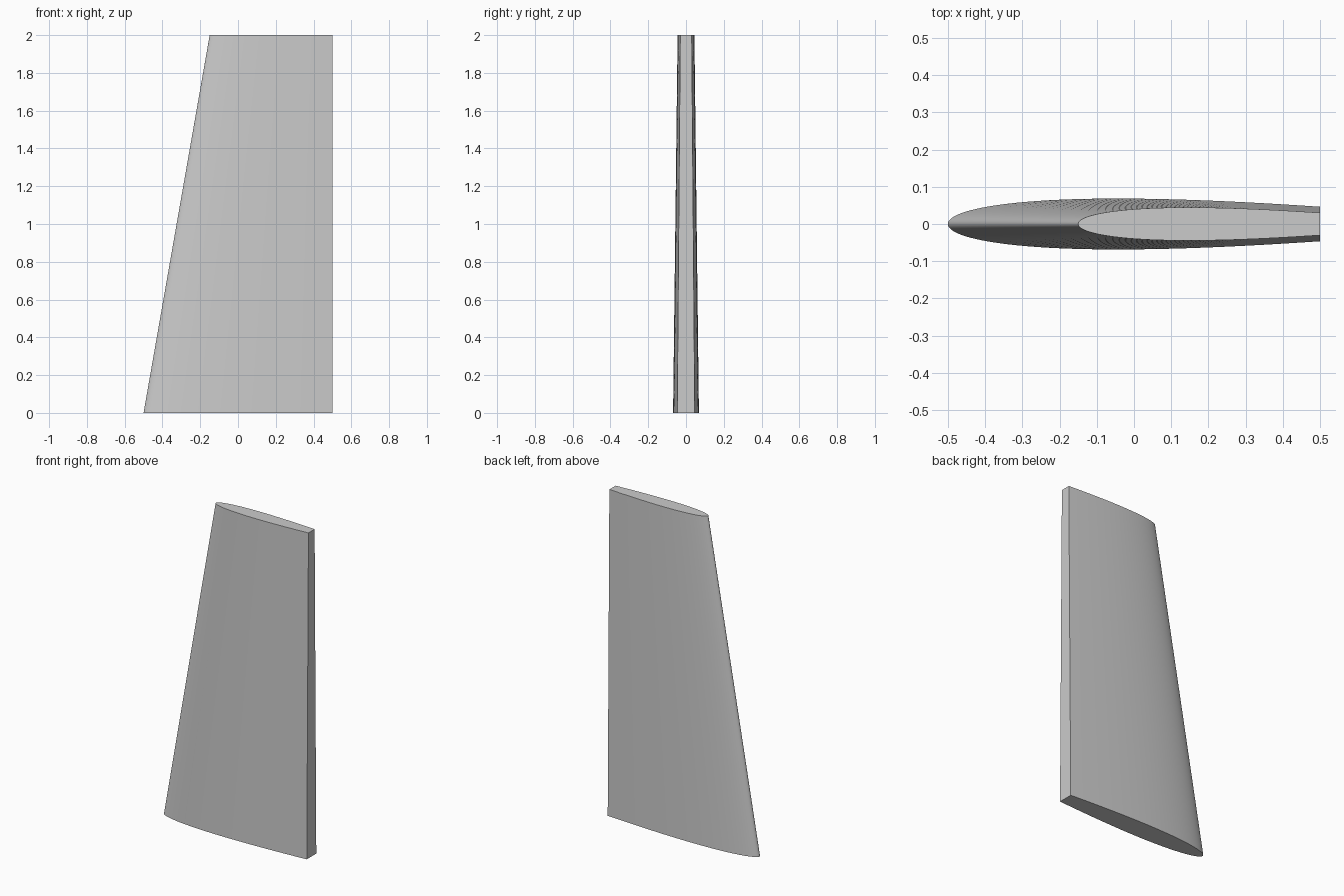
import bpy
import bmesh
from math import cos, pi, radians, sqrt

cube = bpy.data.objects.get("Cube")
if cube:
    bpy.data.objects.remove(cube, do_unlink=True)

HEIGHT = 2.0
TRAIL_X = 0.5       # vertical trailing edge
ROOT, TIP = 1.0, 0.65
FULL = 1.52         # untruncated length of the foil, per unit chord
THICK = 0.09
STEPS = 40


def half_thickness(t):
    """Half thickness of a symmetric foil cut off before its tail."""
    u = t / FULL
    return 5 * THICK * FULL * (0.2969 * sqrt(u) - 0.126 * u - 0.3516 * u**2
                               + 0.2843 * u**3 - 0.1015 * u**4)


def section(bm, chord, z):
    """Closed foil outline from the upper tail, round the nose, to the lower tail."""
    stations = [1 - cos(pi / 2 * i / STEPS) for i in range(STEPS + 1)]
    side = [(t, half_thickness(t)) for t in stations]
    outline = side[::-1] + [(t, -h) for t, h in side[1:]]
    return [bm.verts.new((TRAIL_X - chord + t * chord, h * chord, z))
            for t, h in outline]


# Tapered fin with flat ends and a blunt trailing edge
bm = bmesh.new()
root = section(bm, ROOT, 0)
tip = section(bm, TIP, HEIGHT)
count = len(root)
for i in range(count):
    j = (i + 1) % count
    bm.faces.new((root[i], root[j], tip[j], tip[i]))
bm.faces.new(root[::-1])
bm.faces.new(tip)
bmesh.ops.recalc_face_normals(bm, faces=bm.faces[:])
mesh = bpy.data.meshes.new("tapered_fin")
bm.to_mesh(mesh)
bm.free()
fin = bpy.data.objects.new("tapered_fin", mesh)
bpy.context.collection.objects.link(fin)

# Plain grey
grey = bpy.data.materials.new("plain_grey")
grey.use_nodes = True
colour = (0.6, 0.6, 0.6, 1)
grey.diffuse_color = colour
grey.node_tree.nodes["Principled BSDF"].inputs["Base Color"].default_value = colour
mesh.materials.append(grey)

# Smooth skin, sharp rims
bpy.ops.object.select_all(action="DESELECT")
fin.select_set(True)
bpy.context.view_layer.objects.active = fin
bpy.ops.object.shade_smooth_by_angle(angle=radians(30))
